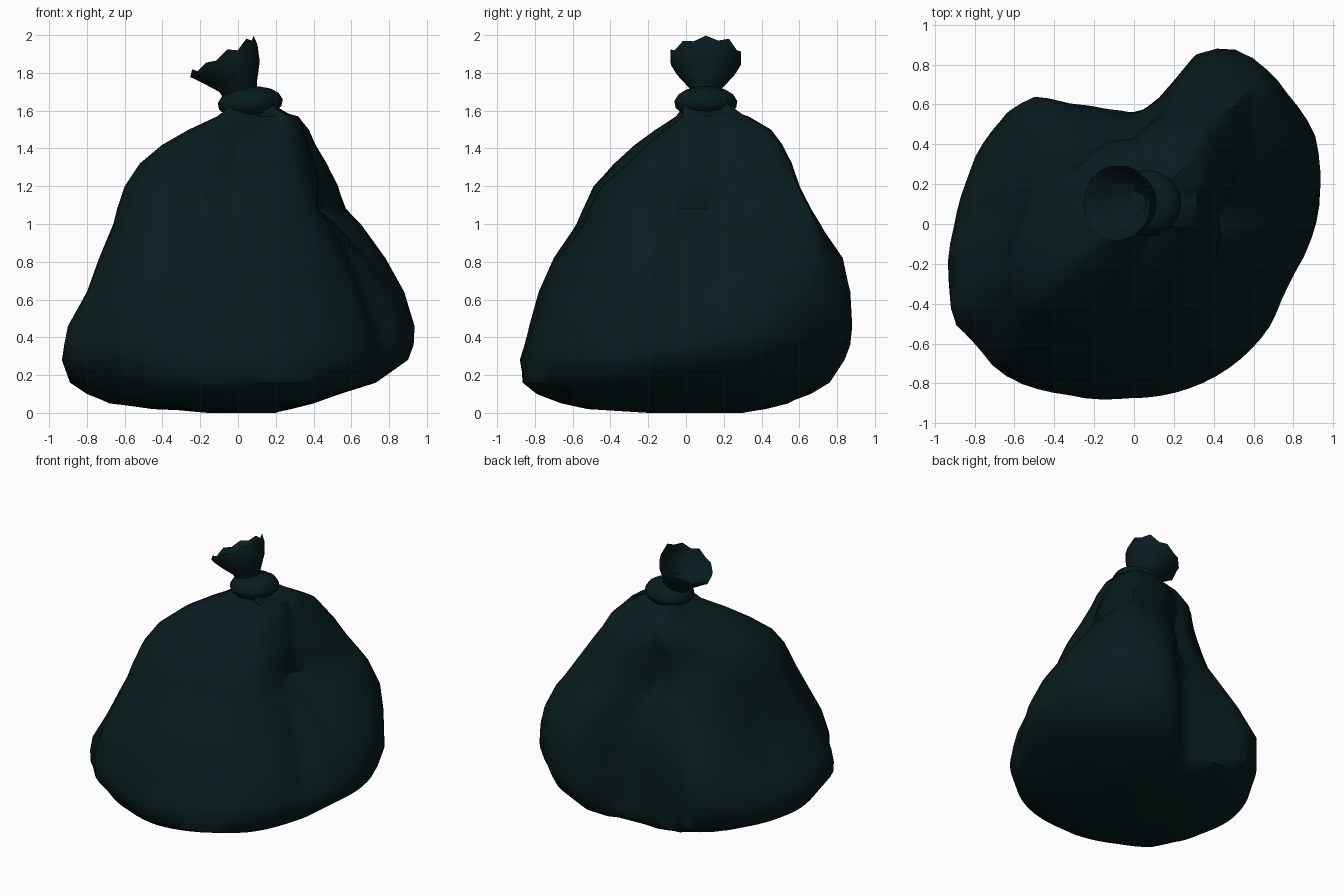
import bpy, bmesh, math

if "Cube" in bpy.data.objects:
    bpy.data.objects.remove(bpy.data.objects["Cube"])

bag_mat = bpy.data.materials.new("dark teal plastic")
bag_mat.diffuse_color = (0.0025, 0.0115, 0.0125, 1)
bag_mat.use_nodes = True
bag_mat.node_tree.nodes["Principled BSDF"].inputs["Base Color"].default_value = bag_mat.diffuse_color
SEG = 72


def loft(name, rings, angle=50):
    """Skin a stack of rings and close both ends with a fan."""
    bm = bmesh.new()
    rows = [[bm.verts.new(p) for p in ring] for ring in rings]
    n = len(rows[0])
    for a, b in zip(rows, rows[1:]):
        for i in range(n):
            j = (i + 1) % n
            bm.faces.new((a[i], a[j], b[j], b[i]))
    ends = [bm.faces.new(rows[0][::-1]), bm.faces.new(rows[-1])]
    bmesh.ops.poke(bm, faces=ends)
    bmesh.ops.recalc_face_normals(bm, faces=bm.faces)
    me = bpy.data.meshes.new(name)
    bm.to_mesh(me)
    bm.free()
    me.materials.append(bag_mat)
    ob = bpy.data.objects.new(name, me)
    bpy.context.collection.objects.link(ob)
    bpy.context.view_layer.objects.active = ob
    ob.select_set(True)
    bpy.ops.object.shade_smooth_by_angle(angle=math.radians(angle))
    ob.select_set(False)
    return ob


# Footprint of the sagging bag, counter-clockwise
FOOT = [(.94, .15), (.92, .45), (.80, .64), (.70, .75), (.55, .87), (.44, .885),
        (.31, .85), (.18, .69), (.09, .59), (0, .555), (-.14, .575), (-.32, .60),
        (-.50, .64), (-.67, .56), (-.83, .24), (-.90, 0), (-.935, -.28),
        (-.93, -.50), (-.80, -.60), (-.69, -.73), (-.60, -.80), (-.34, -.855),
        (-.03, -.88), (.20, -.855), (.40, -.78), (.58, -.65), (.71, -.48),
        (.79, -.27), (.92, .03)]
POLAR = sorted((math.atan2(y, x) % math.tau, math.hypot(x, y)) for x, y in FOOT)
POLAR = ([(POLAR[-1][0] - math.tau, POLAR[-1][1])] + POLAR
         + [(POLAR[0][0] + math.tau, POLAR[0][1])])


def foot_radius(a):
    for (a0, r0), (a1, r1) in zip(POLAR, POLAR[1:]):
        if a0 <= a <= a1:
            return r0 + (r1 - r0) * (a - a0) / (a1 - a0)
    return 1


def bump(v, centre, width):
    return math.exp(-((v - centre) / width) ** 2)


# Body levels: z, min x, max x, min y, max y
LEVELS = [(0, -.10, .20, -.20, .30), (.02, -.45, .28, -.52, .42),
          (.05, -.68, .40, -.66, .54), (.10, -.80, .54, -.79, .70),
          (.16, -.89, .73, -.865, .78), (.28, -.935, .90, -.88, .84),
          (.36, -.92, .93, -.855, .87), (.46, -.90, .935, -.83, .88),
          (.64, -.80, .88, -.78, .87), (.82, -.735, .78, -.70, .83),
          (1.0, -.66, .65, -.58, .71), (1.08, -.64, .57, -.545, .66),
          (1.2, -.60, .53, -.49, .60), (1.32, -.52, .47, -.38, .56),
          (1.42, -.40, .41, -.27, .51), (1.5, -.26, .375, -.16, .45),
          (1.57, -.11, .32, -.05, .33), (1.61, -.06, .21, -.02, .24),
          (1.66, -.03, .17, 0, .20)]
# Extents across the corners: z, front left, back right, front right, back left
CORNERS = [(0, -.2, .25, -.2, .3), (.05, -.78, .5, -.55, .6),
           (.16, -.90, .80, -.82, .79), (.28, -1.0, .93, -.86, .84),
           (.45, -1.01, 1.01, -.82, .85), (.64, -.95, 1.02, -.74, .74),
           (.8, -.87, 1.01, -.66, .63), (1.0, -.77, .92, -.57, .52),
           (1.2, -.68, .77, -.48, .46), (1.32, -.59, .69, -.38, .42),
           (1.42, -.44, .61, -.31, .40), (1.5, -.28, .55, -.26, .33),
           (1.57, -.10, .42, -.20, .26), (1.66, .0, .24, -.10, .13)]


def corner_extents(z):
    for a, b in zip(CORNERS, CORNERS[1:]):
        if a[0] <= z <= b[0]:
            k = (z - a[0]) / (b[0] - a[0])
            return [p + (q - p) * k for p, q in zip(a[1:], b[1:])]


def body_ring(z, x0, x1, y0, y1):
    u0, u1, v0, v1 = corner_extents(z)
    reach = [x1, u1, y1, v1, -x0, -u0, -y0, -v0]   # every 45 degrees
    dirs = [(math.cos(k * math.pi / 4), math.sin(k * math.pi / 4)) for k in range(8)]
    cx, cy = (x0 + x1) / 2, (y0 + y1) / 2
    reach = [h - cx * d[0] - cy * d[1] for h, d in zip(reach, dirs)]
    size = (x1 - x0 + y1 - y0) / 4
    # footprint shape at mid height, rounder underneath and towards the neck
    t = max(min(1, max(0, (z - .65) / .8)), min(.8, max(0, (.4 - z) / .3)))
    ang = [math.tau * i / SEG for i in range(SEG)]
    rad = []
    for a in ang:
        r = foot_radius(a) * (1 - t) + .9 * t
        r -= .05 * bump(a, math.radians(335), .13) * bump(z, .6, .3)  # side fold
        r -= .08 * bump(a, math.radians(95), .22) * bump(z, 1.2, .3)  # back valley
        rad.append(r * size / .9)
    # pull the outline until it reaches the eight extents
    for _ in range(14):
        f = []
        for (dx, dy), h in zip(dirs, reach):
            got = max(r * (math.cos(a) * dx + math.sin(a) * dy)
                      for r, a in zip(rad, ang))
            f.append(min(1.2, max(.83, h / got)))
        for i, a in enumerate(ang):
            k = a / (math.pi / 4)
            n, w = int(k) % 8, k - int(k)
            rad[i] *= f[n] * (1 - w) + f[(n + 1) % 8] * w
    ring = []
    for r, a in zip(rad, ang):
        x, y = cx + r * math.cos(a), cy + r * math.sin(a)
        k = min(1, foot_radius(math.atan2(y, x) % math.tau) / math.hypot(x, y))
        ring.append((x * k, y * k, z))
    return ring


loft("bag_body", [body_ring(*lv) for lv in LEVELS])


def tilted_ring(cx, cz, rx, ry, tilt, n, cy=.105, jag=None):
    """Ellipse whose height rises by tilt towards +x, with an optional jagged edge."""
    out = []
    for i in range(n):
        a = math.tau * i / n
        j = jag[i % len(jag)] if jag else 0
        out.append((cx + rx * math.cos(a), cy + ry * math.sin(a),
                    cz + tilt * math.cos(a) + j))
    return out


# Tied knot band around the neck
band = [(1.575, .07), (1.585, .13), (1.615, .165), (1.65, .172),
        (1.685, .15), (1.71, .11), (1.725, .05)]
loft("knot_band", [tilted_ring(.065, z, r, r * .97, .06 * r, 20) for z, r in band])

# Flared open tuft above the knot, outside then back down inside
jag = [.012, -.008, .018, -.018, .006, -.012]
loft("bag_tuft", [
    tilted_ring(.01, 1.68, .09, .075, .01, 18),
    tilted_ring(.0, 1.725, .10, .09, .025, 18),
    tilted_ring(-.03, 1.80, .145, .155, .06, 18),
    tilted_ring(-.065, 1.86, .168, .188, .085, 18, jag=[v * .3 for v in jag]),
    tilted_ring(-.085, 1.89, .168, .19, .095, 18, jag=jag),
    tilted_ring(-.065, 1.865, .152, .172, .08, 18),
    tilted_ring(-.03, 1.81, .125, .135, .055, 18),
    tilted_ring(.0, 1.75, .06, .06, .02, 18)], 40)
